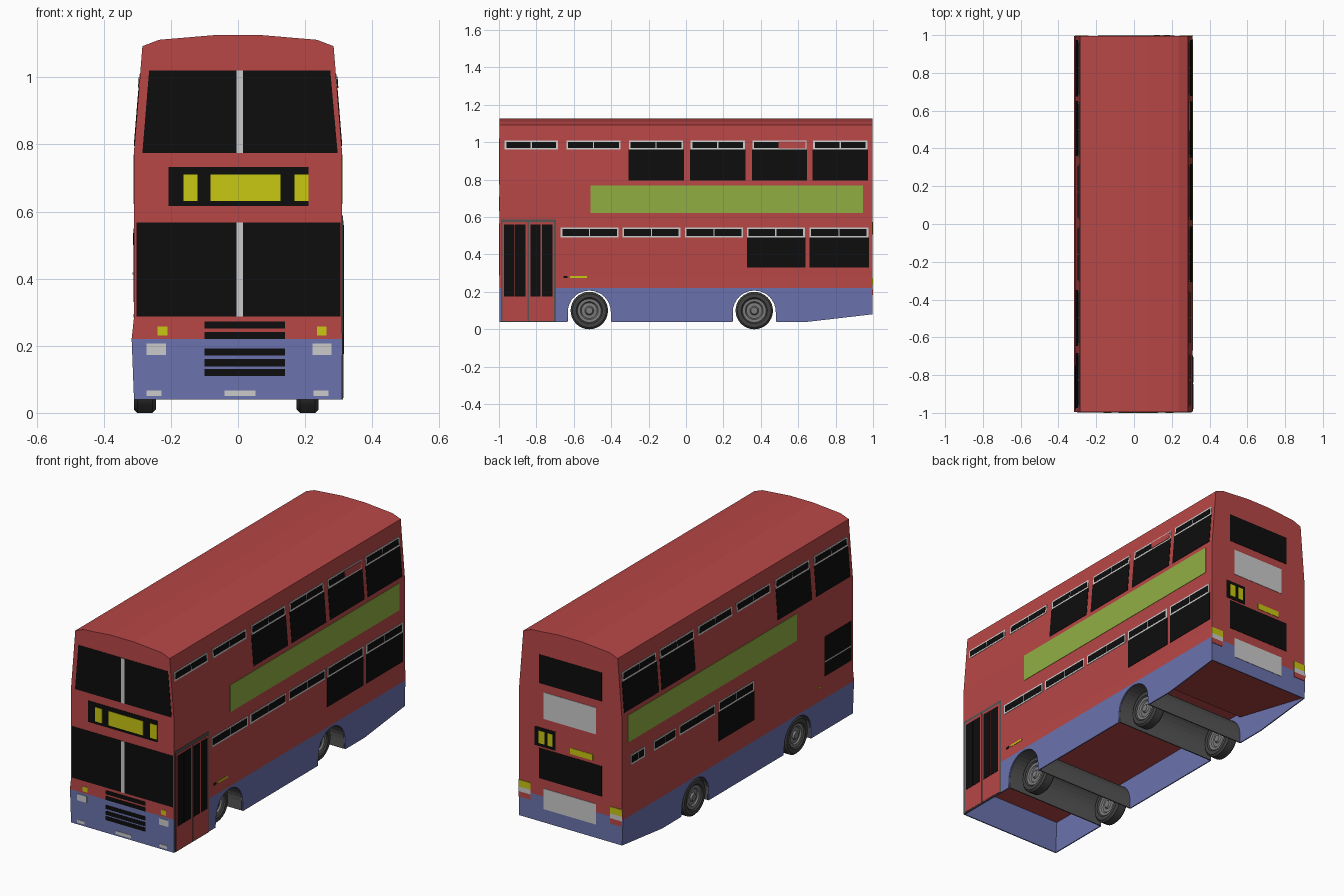
import bpy, bmesh, math

if "Cube" in bpy.data.objects:
    bpy.data.objects.remove(bpy.data.objects["Cube"])

def mat(name, r, g, b):
    m = bpy.data.materials.new(name)
    m.diffuse_color = (r, g, b, 1)
    m.use_nodes = True
    m.node_tree.nodes["Principled BSDF"].inputs["Base Color"].default_value = m.diffuse_color
    return m

RED = mat("red paint", .48, .062, .062)
BLUE = mat("blue paint", .145, .17, .42)
BLACK = mat("black glass", .004, .004, .004)
WHITE = mat("pale grey trim", .6, .6, .6)
YELLOW = mat("yellow", .58, .57, .006)
GREEN = mat("green panel", .28, .43, .055)
TYRE = mat("tyre rubber", .055, .055, .055)
RIM = mat("wheel metal", .2, .2, .2)
DARK = mat("dark grey", .09, .09, .09)
END = .996          # body half length, leaving room for the plates

def finish(name, bm, *mats):
    bmesh.ops.recalc_face_normals(bm, faces=bm.faces)
    me = bpy.data.meshes.new(name)
    bm.to_mesh(me)
    bm.free()
    for m in mats:
        me.materials.append(m)
    ob = bpy.data.objects.new(name, me)
    bpy.context.collection.objects.link(ob)
    return ob

def loft(bm, a, b):
    """Solid between two matching outlines."""
    va, vb = [bm.verts.new(p) for p in a], [bm.verts.new(p) for p in b]
    bm.faces.new(va)
    bm.faces.new(vb)
    n = len(va)
    for i in range(n):
        bm.faces.new((va[i], va[(i + 1) % n], vb[(i + 1) % n], vb[i]))

def side_x(z):
    return .31 - max(0, z - .78) / .31 * .025

def on_face(face, u, z, d):
    if face == "front":
        return (u, -END - d, z)
    if face == "back":
        return (u, END + d, z)
    s = 1 if face == "right" else -1
    return (s * (side_x(z) + d), u, z)

def plates(name, m, face, rects, lift=.002):
    """Thin plates; rect = u0, u1, z0, z1 and optionally top u0, u1."""
    bm = bmesh.new()
    for r in rects:
        u0, u1, z0, z1 = r[:4]
        t0, t1 = r[4:] if len(r) > 4 else (u0, u1)
        c = [(u0, z0), (u1, z0), (t1, z1), (t0, z1)]
        loft(bm, [on_face(face, u, z, -.001) for u, z in c],
                 [on_face(face, u, z, lift) for u, z in c])
    return finish(name, bm, m)

# Upper body: cross-section run along y
prof = [(-.317, .22), (.311, .22), (.31, .28), (.31, .78), (.285, 1.093), (.235, 1.112),
        (.07, 1.126), (-.07, 1.126), (-.235, 1.112), (-.285, 1.093), (-.31, .78), (-.31, .285)]
bm = bmesh.new()
loft(bm, [(x, -END, z) for x, z in prof], [(x, END, z) for x, z in prof])
finish("body", bm, RED)

# Blue skirt with wheel arches
AXLES, AR, AZ = (-.517, .365), .115, .092
line = [(END, .22), (-END, .22), (-END, .04)]
for cy in AXLES:
    line.append((cy - AR - .004, .04))
    for i in range(17):
        a = math.pi * (1 - i / 16)
        line.append((cy + AR * math.cos(a), AZ + AR * math.sin(a)))
    line.append((cy + AR + .004, .04))
line += [(.65, .04), (END, .08)]
for name, s, flare in (("right_skirt", 1, .001), ("left_skirt", -1, .007)):
    def px(z, inset):
        return s * (.31 + flare * (z - .04) / .18 - inset)
    bm = bmesh.new()
    loft(bm, [(px(z, 0), y, z) for y, z in line], [(px(z, .006), y, z) for y, z in line])
    finish(name, bm, BLUE)
for name, s, z0 in (("front_skirt", -1, .04), ("rear_skirt", 1, .08)):
    bm = bmesh.new()
    q = [(-.31, z0), (.31, z0), (.311, .22), (-.317, .22)]
    loft(bm, [(x, s * END, z) for x, z in q], [(x, s * (END - .006), z) for x, z in q])
    finish(name, bm, BLUE)

# Sloping rear underside
bm = bmesh.new()
q = [(.49, .221), (.49, .19), (.99, .083), (.99, .221)]
loft(bm, [(-.303, y, z) for y, z in q], [(.303, y, z) for y, z in q])
finish("rear_underside", bm, RED)

# Wheel tunnels across the bus
for name, cy in zip(("front_wheel_tunnel", "rear_wheel_tunnel"), AXLES):
    arc = []
    for r, steps in ((AR, range(17)), (AR + .006, range(16, -1, -1))):
        ring = [(cy + r * math.cos(math.pi * i / 16), AZ + r * math.sin(math.pi * i / 16)) for i in steps]
        arc += [(ring[0][0], .042)] + ring + [(ring[-1][0], .042)]
    bm = bmesh.new()
    loft(bm, [(-.305, y, z) for y, z in arc], [(.303, y, z) for y, z in arc])
    finish(name, bm, DARK)

# Wheels: lathed tyre and dished rim, same on both faces
def lathe(bm, half, closed, mi, cx, cy, n=32):
    p = half + [(r, -w) for r, w in reversed(half)]
    rings = [[bm.verts.new((cx + w, cy + r * math.cos(2 * math.pi * k / n),
                            .1 + r * math.sin(2 * math.pi * k / n))) for k in range(n)] for r, w in p]
    pairs = list(zip(rings, rings[1:])) + ([(rings[-1], rings[0])] if closed else [])
    for a, b in pairs:
        for k in range(n):
            bm.faces.new((a[k], a[(k + 1) % n], b[(k + 1) % n], b[k])).material_index = mi
    if not closed:
        for r in (rings[0], rings[-1]):
            bm.faces.new(r).material_index = mi

W = .0325
for end, cy in zip(("front", "rear"), AXLES):
    for side, cx in (("left", -.2775), ("right", .2075)):
        bm = bmesh.new()
        lathe(bm, [(.062, .75 * W), (.07, W), (.09, W), (.1, .7 * W)], True, 0, cx, cy)
        lathe(bm, [(.018, .85 * W), (.024, .55 * W), (.042, .5 * W), (.048, .75 * W), (.063, .8 * W)],
              False, 1, cx, cy)
        ob = finish(f"{end}_{side}_wheel", bm, TYRE, RIM)
        bpy.ops.object.select_all(action='DESELECT')
        ob.select_set(True)
        bpy.context.view_layer.objects.active = ob
        bpy.ops.object.shade_smooth_by_angle(angle=math.radians(30))

# Front: windscreens, destination box, lamps, grille
plates("windscreens", BLACK, "front", [(-.285, .297, .775, 1.02, -.265, .275), (-.303, .305, .287, .567)])
plates("windscreen_pillars", WHITE, "front", [(-.005, .015, .775, 1.02), (-.005, .015, .287, .567)], .004)
plates("destination_box", BLACK, "front", [(-.207, .21, .617, .733)])
plates("destination_blinds", YELLOW, "front",
       [(-.162, -.12, .632, .71), (-.082, .127, .632, .71), (.168, .21, .632, .71)], .004)
plates("front_indicators", YELLOW, "front", [(-.24, -.21, .23, .257), (.235, .264, .23, .257)])
plates("headlights", WHITE, "front", [(-.272, -.215, .172, .207), (.222, .278, .172, .207)])
plates("bumper_lamps", WHITE, "front",
       [(-.272, -.228, .05, .067), (-.04, .052, .05, .067), (.225, .27, .05, .067)])
plates("grille_slats", BLACK, "front", [(-.1, .14, z, z + .021) for z in (.11, .139, .171, .22, .251)])

# Side windows: opening vents with pale frames above dark panes
def vents(name, face, spans, z0, z1):
    plates(name + "_frames", WHITE, face, [(a, b, z0, z1) for a, b in spans])
    panes = []
    for a, b in spans:
        m = (a + b) / 2
        panes += [(a + .009, m - .003, z0 + .01, z1 - .009), (m + .003, b - .009, z0 + .01, z1 - .009)]
    plates(name + "_panes", BLACK, face, panes, .0035)

UP = [(-.97, -.685), (-.64, -.35), (-.305, -.015), (.025, .315), (.355, .645), (.68, .97)]
LOW_R = [(-.67, -.36), (-.34, -.03), (-.005, .305), (.325, .635), (.66, .975)]
LOW_L = [(-.14, .16), (.195, .5), (.53, .72), (.8, .92)]
vents("right_upper_vents", "right", UP, .96, 1.01)
vents("left_upper_vents", "left", UP, .96, 1.01)
vents("right_lower_vents", "right", LOW_R, .49, .545)
vents("left_lower_vents", "left", LOW_L, .49, .545)
plates("open_vent_pane", RED, "right", [(.495, .638, .968, 1.003)], .0045)
plates("right_windows", BLACK, "right", [(a - .003, b + .003, .795, .96) for a, b in UP[2:]]
       + [(a, b + .003, .33, .49) for a, b in LOW_R[3:]])
plates("left_windows", BLACK, "left", [(a - .003, b + .003, .795, .96) for a, b in UP[:1] + [(-.645, -.35)] + [(.36, .65)] + UP[5:]][0:1]
       + [(a, b, .795, .96) for a, b in ((-.645, -.35), (.36, .65), (.675, .975))]
       + [(-.143, .163, .33, .49), (-.98, -.75, .335, .55)])
plates("cab_window_bar", WHITE, "left", [(-.98, -.75, .412, .418)], .004)
for face in ("right", "left"):
    plates(face + "_green_panel", GREEN, face, [(-.51, .945, .622, .77)])

# Entrance doors and small side markers
plates("door_frame", DARK, "right", [(-.99, -.695, .04, .588)], .003)
plates("door_leaves", RED, "right", [(-.98, -.847, .045, .573), (-.839, -.705, .045, .573)], .0045)
plates("door_glass", BLACK, "right", [(a, a + .055, .175, .56) for a in (-.972, -.913, -.832, -.77)], .006)
plates("right_marker", YELLOW, "right", [(-.62, -.53, .275, .286)])
plates("right_marker_cap", BLACK, "right", [(-.655, -.633, .275, .286)])
plates("left_marker", YELLOW, "left", [(-.72, -.7, .285, .295)])

# Back: windows, notice plates, route box, lamps
plates("rear_windows", BLACK, "back", [(-.19, .19, .834, .99), (-.19, .19, .315, .48)])
plates("rear_plates", WHITE, "back", [(-.155, .16, .645, .79), (-.155, .16, .153, .265)])
plates("rear_route_box", BLACK, "back", [(.09, .215, .49, .593)])
plates("rear_route_blinds", YELLOW, "back", [(.155, .19, .507, .575), (.105, .137, .507, .575)], .004)
plates("rear_marker", YELLOW, "back", [(-.135, 0, .497, .53)])
for name, m, z0, z1 in (("indicators", YELLOW, .238, .275), ("reversing_lamps", WHITE, .212, .238),
                        ("tail_lamps", RED, .183, .212)):
    plates("rear_" + name, m, "back", [(-.312, -.24, z0, z1), (.24, .312, z0, z1)], .003)
